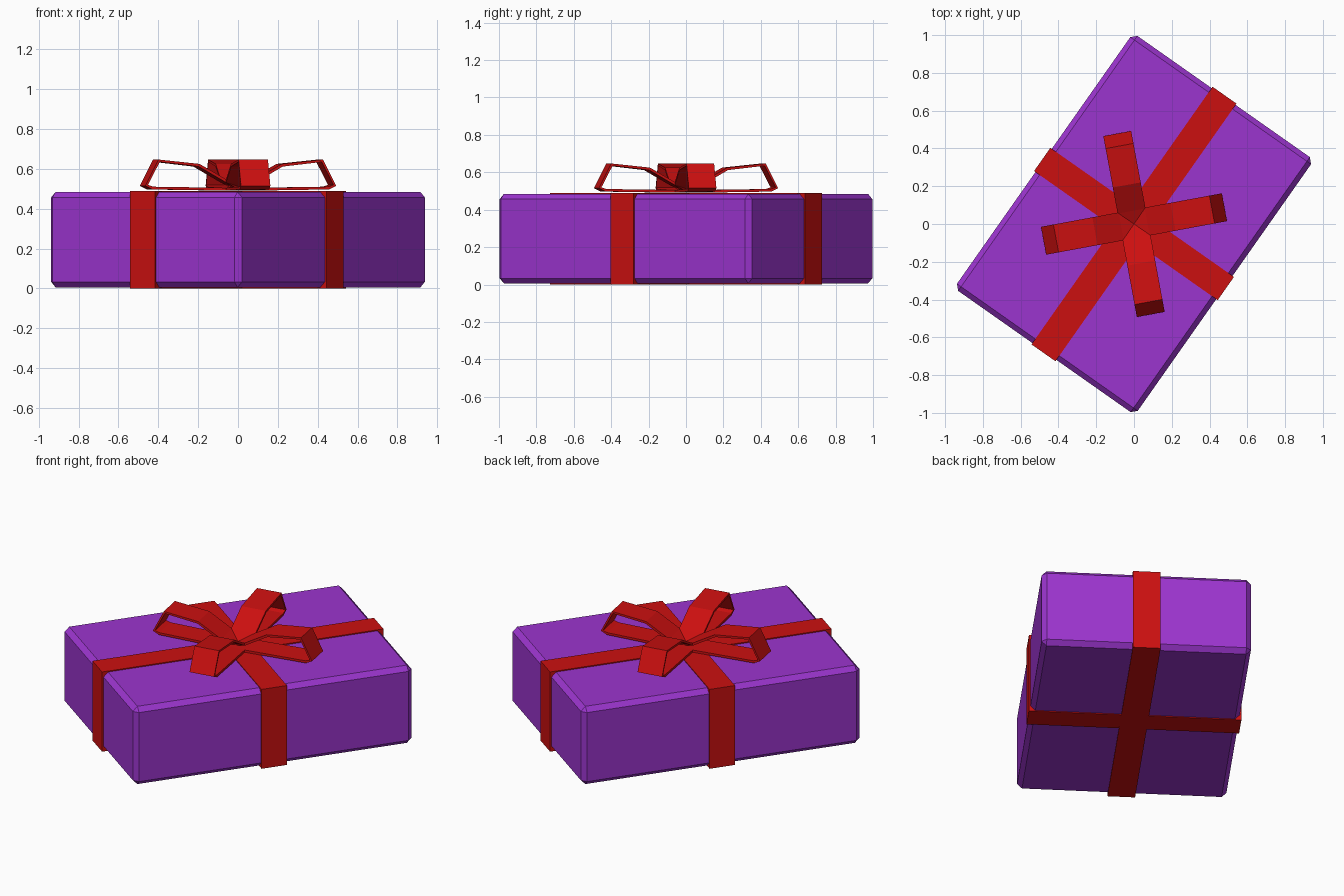
import bpy, bmesh, math
from mathutils import Matrix

if "Cube" in bpy.data.objects:
    bpy.data.objects.remove(bpy.data.objects["Cube"])

TURN = math.radians(54.9)   # long axis of the box in plan


def material(name, rgb):
    m = bpy.data.materials.new(name)
    m.diffuse_color = (*rgb, 1)
    m.use_nodes = True
    m.node_tree.nodes["Principled BSDF"].inputs["Base Color"].default_value = m.diffuse_color
    return m


purple = material("purple paper", (0.33, 0.035, 0.62))
red = material("red ribbon", (0.60, 0.005, 0.005))


def finish(name, bm, mat, angle):
    bmesh.ops.recalc_face_normals(bm, faces=bm.faces)
    bm.transform(Matrix.Rotation(angle, 4, 'Z'))
    me = bpy.data.meshes.new(name)
    bm.to_mesh(me)
    bm.free()
    me.materials.append(mat)
    ob = bpy.data.objects.new(name, me)
    bpy.context.collection.objects.link(ob)
    return ob


def block(name, sx, sy, z0, z1, mat, chamfer=0):
    bm = bmesh.new()
    bmesh.ops.create_cube(bm, size=1, matrix=Matrix.Translation((0, 0, (z0 + z1) / 2))
                          @ Matrix.Diagonal((sx, sy, z1 - z0, 1)))
    if chamfer:
        bmesh.ops.bevel(bm, geom=bm.edges[:], offset=chamfer, segments=1,
                        affect='EDGES', profile=0.5)
    return finish(name, bm, mat, TURN)


# Wrapped box with chamfered edges
block("box", 1.65, 1.17, 0.006, 0.484, purple, 0.027)

# Two flat bands crossing around the box
block("long_band", 1.667, 0.155, 0.0, 0.490, red)
block("cross_band", 0.15, 1.188, 0.001, 0.489, red)

# Bow loop profile: radius, height, half width
LOOP = [(0.0, 0.512, 0.03), (0.07, 0.545, 0.075), (0.21, 0.625, 0.075),
        (0.42, 0.647, 0.075), (0.487, 0.515, 0.075), (0.45, 0.497, 0.075),
        (0.07, 0.491, 0.075), (0.0, 0.491, 0.03)]


def bow_loop(name, angle):
    bm = bmesh.new()
    rows = [[bm.verts.new((r, s * w, z)) for s in (-1, 1)] for r, z, w in LOOP]
    for a, b in zip(rows, rows[1:]):
        bm.faces.new((a[0], a[1], b[1], b[0]))
    ob = finish(name, bm, red, angle)
    # make every loop face outward so the thickness grows inward
    top = max(ob.data.polygons, key=lambda p: p.center.z)
    if top.normal.z < 0:
        ob.data.flip_normals()
    mod = ob.modifiers.new("thickness", 'SOLIDIFY')
    mod.thickness = 0.014
    mod.offset = -1


# Four loops of the bow
for i, side in enumerate(("right", "back", "left", "front")):
    bow_loop("bow_loop_" + side, math.radians(10.5 + 90 * i))
